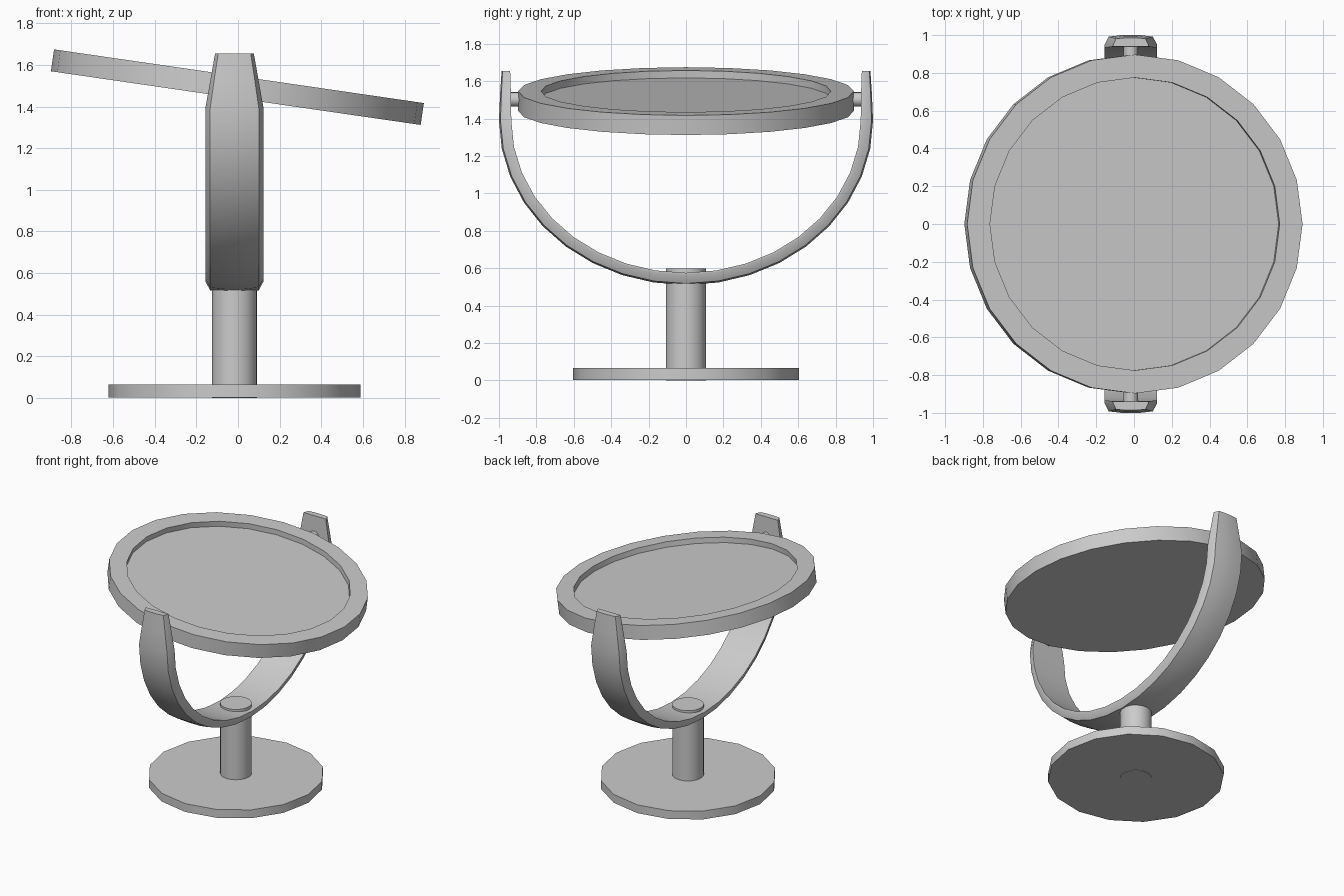
import bpy, bmesh, math
from mathutils import Matrix

if "Cube" in bpy.data.objects:
    bpy.data.objects.remove(bpy.data.objects["Cube"])

AXIS_X = -0.017          # stand, yoke and pins share this centre line


def finish(name, bm):
    bmesh.ops.recalc_face_normals(bm, faces=bm.faces)
    mesh = bpy.data.meshes.new(name)
    bm.to_mesh(mesh)
    bm.free()
    ob = bpy.data.objects.new(name, mesh)
    bpy.context.collection.objects.link(ob)
    bpy.ops.object.select_all(action='DESELECT')
    ob.select_set(True)
    bpy.context.view_layer.objects.active = ob
    bpy.ops.object.shade_smooth_by_angle(angle=math.radians(30))
    return ob


def bridge(bm, loops):
    """Skin a list of closed vertex rings and cap both ends."""
    for a, b in zip(loops, loops[1:]):
        n = len(a)
        for i in range(n):
            j = (i + 1) % n
            bm.faces.new((a[i], a[j], b[j], b[i]))
    bm.faces.new(loops[0][::-1])
    bm.faces.new(loops[-1])


def lathe(name, profile, sides, matrix):
    """Revolve (radius, height) points around local z."""
    bm = bmesh.new()
    loops = []
    for r, z in profile:
        loops.append([bm.verts.new((r * math.cos(2 * math.pi * i / sides),
                                    r * math.sin(2 * math.pi * i / sides), z))
                      for i in range(sides)])
    bridge(bm, loops)
    bm.transform(matrix)
    return finish(name, bm)


stand = Matrix.Translation((AXIS_X, 0, 0))

# Foot disc and column with its cap above the yoke
lathe("base", [(0.605, 0.003), (0.605, 0.066)], 16, stand)
lathe("column", [(0.108, 0), (0.108, 0.598)], 32, stand)

# Tilted round tray with a shallow recess
tilt = Matrix.Translation((-0.003, 0, 1.493)) @ Matrix.Rotation(math.radians(8.26), 4, 'Y')
lathe("mirror_disc", [(0.897, -0.053), (0.897, 0.053), (0.775, 0.053), (0.775, 0.013)], 24, tilt)

# Pivot pins on both sides
for side, label in ((1, "back"), (-1, "front")):
    m = Matrix.Translation((AXIS_X, side * 0.905, 1.502)) @ Matrix.Rotation(math.pi / 2, 4, 'X')
    lathe("pivot_pin_" + label, [(0.039, -0.05), (0.039, 0.05)], 16, m)

# Yoke: half-ellipse strap with bevelled outer edges and tapered tips
# station = outer y, outer z, inner y, inner z, inner half width, outer half width
tip = [(0.986, 1.655, 0.940, 1.655, 0.093, 0.078),
       (0.994, 1.53, 0.936, 1.53, 0.115, 0.097)]
stations = list(tip)
STEPS = 18
for i in range(STEPS + 1):
    a = math.pi * i / STEPS
    c, s = math.cos(a), math.sin(a)
    stations.append((c, 1.39 - 0.88 * s, 0.934 * c, 1.39 - 0.815 * s, 0.14, 0.117))
stations += [(-yo, zo, -yi, zi, wi, wo) for yo, zo, yi, zi, wi, wo in reversed(tip)]

bm = bmesh.new()
rings = []
for yo, zo, yi, zi, wi, wo in stations:
    ym, zm = yi + (yo - yi) * 0.2, zi + (zo - zi) * 0.2
    yb, zb = yi + (yo - yi) * 0.88, zi + (zo - zi) * 0.88
    section = [(-wi, yi, zi), (wi, yi, zi), (wi, ym, zm), (wo, yb, zb),
               (wo * 0.4, yo, zo), (-wo * 0.4, yo, zo), (-wo, yb, zb), (-wi, ym, zm)]
    rings.append([bm.verts.new((AXIS_X + x, y, z)) for x, y, z in section])
bridge(bm, rings)
finish("yoke", bm)
